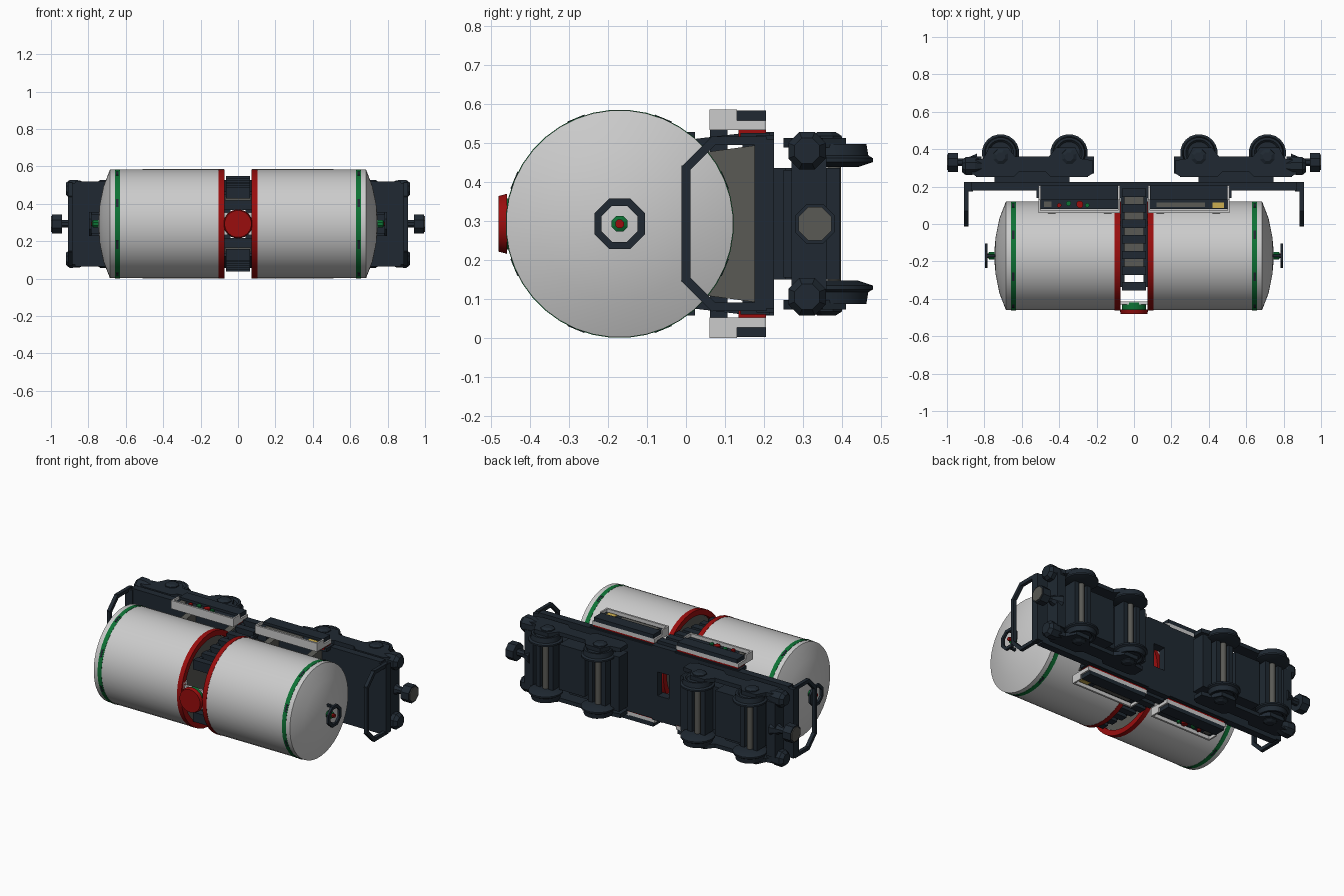
import bpy, bmesh, math
from mathutils import Vector, Matrix

if "Cube" in bpy.data.objects:
    bpy.data.objects.remove(bpy.data.objects["Cube"])

ZC = 0.2925   # lateral centre line
YT = -0.17    # tank axis


def mat(name, c):
    m = bpy.data.materials.new(name)
    m.diffuse_color = (*c, 1)
    m.use_nodes = True
    m.node_tree.nodes["Principled BSDF"].inputs["Base Color"].default_value = m.diffuse_color
    return m


WHITE = mat("tank_grey", (0.64, 0.64, 0.63))
DARK = mat("dark_steel", (0.014, 0.022, 0.032))
RED = mat("red_paint", (0.32, 0.004, 0.004))
GREEN = mat("green_paint", (0.004, 0.17, 0.035))
GREY = mat("mid_grey", (0.1, 0.1, 0.09))
YELLOW = mat("yellow_paint", (0.6, 0.42, 0.08))


def finish(name, bm, m, smooth=False):
    bmesh.ops.recalc_face_normals(bm, faces=bm.faces)
    me = bpy.data.meshes.new(name)
    bm.to_mesh(me)
    bm.free()
    me.materials.append(m)
    if smooth:
        me.shade_smooth()
        me.set_sharp_from_angle(angle=math.radians(35))
    ob = bpy.data.objects.new(name, me)
    bpy.context.collection.objects.link(ob)
    return ob


def box(name, x, y, z, m):
    """Box from (min, max) ranges."""
    bm = bmesh.new()
    bmesh.ops.create_cube(bm, size=1)
    for v in bm.verts:
        v.co = [r[0] + (c + 0.5) * (r[1] - r[0]) for c, r in zip(v.co, (x, y, z))]
    return finish(name, bm, m)


def prism(name, pts, axis, lo, hi, m):
    """Extrude a flat outline along an axis ('x': pts are y,z; 'z': pts are x,y)."""
    bm = bmesh.new()
    put = (lambda p, t: (t, p[0], p[1])) if axis == "x" else (lambda p, t: (p[0], p[1], t))
    f = bm.faces.new([bm.verts.new(put(p, lo)) for p in pts])
    ext = bmesh.ops.extrude_face_region(bm, geom=[f])
    d = Vector((hi - lo, 0, 0)) if axis == "x" else Vector((0, 0, hi - lo))
    bmesh.ops.translate(bm, vec=d, verts=[v for v in ext["geom"] if isinstance(v, bmesh.types.BMVert)])
    return finish(name, bm, m)


def lathe(name, profile, centre, direction, m, segs=32, smooth=True, closed=False):
    """Spin (distance, radius) pairs about a direction through centre."""
    d = Vector(direction)
    u = Vector((0, 0, 1)) if abs(d.z) < 0.5 else Vector((1, 0, 0))
    w = d.cross(u)
    bm = bmesh.new()
    rings = []
    for t, r in profile:
        rings.append([bm.verts.new(Vector(centre) + d * t + (u * math.cos(a) + w * math.sin(a)) * r)
                      for a in (math.tau * (i + 0.5) / segs for i in range(segs))])
    pairs = list(zip(rings, rings[1:])) + ([(rings[-1], rings[0])] if closed else [])
    for a, b in pairs:
        for i in range(segs):
            j = (i + 1) % segs
            bm.faces.new((a[i], a[j], b[j], b[i]))
    if not closed:
        bm.faces.new(rings[0])
        bm.faces.new(rings[-1])
    return finish(name, bm, m, smooth)


def bar(name, p, q, t, m):
    """Square bar between two points."""
    p, q = Vector(p), Vector(q)
    bm = bmesh.new()
    bmesh.ops.create_cube(bm, size=1)
    rot = (q - p).to_track_quat("Z", "Y").to_matrix().to_4x4()
    bmesh.ops.transform(bm, verts=bm.verts, matrix=Matrix.Translation((p + q) / 2) @ rot
                        @ Matrix.Diagonal((t, t, (q - p).length + t * 0.6, 1)))
    return finish(name, bm, m)


def band(name, x0, x1, r_in, r_out, s, m):
    lathe(name, [(x0, r_in), (x0, r_out), (x1, r_out), (x1, r_in)], (0, YT, ZC), (s, 0, 0), m, 40, closed=True)


for s, side in ((-1, "left"), (1, "right")):
    # tank half with domed outer end
    lathe(f"tank_{side}", [(0.095, 0.291), (0.685, 0.291), (0.72, 0.2), (0.74, 0.1), (0.748, 0.01)],
          (0, YT, ZC), (s, 0, 0), WHITE, 40)
    lathe(f"tank_inner_end_{side}", [(0.09, 0.255), (0.1, 0.255)], (0, YT, ZC), (s, 0, 0), GREY, 40)
    band(f"red_ring_{side}", 0.073, 0.103, 0.258, 0.2925, s, RED)
    band(f"green_band_{side}", 0.63, 0.657, 0.28, 0.2925, s, GREEN)
    # dark clips on the green band
    for k in range(8):
        a = math.tau * (k + 0.5) / 8
        y, z = YT + 0.287 * math.cos(a), ZC + 0.287 * math.sin(a)
        n = Vector((0, -math.sin(a), math.cos(a))) * 0.02
        bar(f"band_clip_{side}", Vector((s * 0.645, y, z)) - n, Vector((s * 0.645, y, z)) + n, 0.012, DARK)

    # end handwheel
    lathe(f"handwheel_{side}", [(0.782, 0.05), (0.782, 0.07), (0.797, 0.07), (0.797, 0.05)],
          (0, YT, ZC), (s, 0, 0), DARK, 8, False, True)
    for z in (-0.055, 0.055):
        bar(f"handwheel_strut_{side}", (s * 0.735, YT, ZC + z), (s * 0.79, YT, ZC + z), 0.014, DARK)
    lathe(f"valve_stem_{side}", [(0.74, 0.022), (0.775, 0.022), (0.78, 0.012)], (0, YT, ZC), (s, 0, 0), GREEN, 8, False)
    lathe(f"valve_tip_{side}", [(0.78, 0.012), (0.795, 0.012)], (0, YT, ZC), (s, 0, 0), RED, 8, False)

    # end railing
    rail = [(0.2, 0.505), (0.07, 0.505), (0, 0.435), (0, 0.15), (0.07, 0.08), (0.2, 0.08)]
    for p, q in zip(rail, rail[1:]):
        bar(f"end_rail_{side}", (s * 0.897, *p), (s * 0.897, *q), 0.022, DARK)
    box(f"end_beam_{side}", sorted((s * 0.86, s * 0.91)), (0.175, 0.225), (0.075, 0.51), DARK)

    # deck half, leaving an opening in the middle
    box(f"deck_{side}", sorted((s * 0.04, s * 0.872)), (0.18, 0.225), (0.065, 0.52), DARK)
    # tank saddles
    for x in (0.14, 0.44):
        arc = [(YT + 0.285 * math.cos(a), ZC + 0.285 * math.sin(a))
               for a in (math.radians(-40 + 10 * i) for i in range(9))]
        prism(f"saddle_{side}", [(0.19, 0.09)] + arc + [(0.19, 0.495)], "x", s * x - 0.02, s * x + 0.02, GREY)

    # bogie
    bx = s * 0.545
    box(f"bogie_plate_{side}", (bx - 0.2, bx + 0.2), (0.22, 0.255), (0.15, 0.435), DARK)
    box(f"bogie_bolster_{side}", (bx - 0.09, bx + 0.09), (0.25, 0.36), (0.15, 0.435), DARK)
    box(f"bogie_floor_{side}", (bx - 0.3, bx + 0.3), (0.25, 0.31), (0.155, 0.43), DARK)
    for x in (-0.3, 0.3):
        box(f"bogie_crossbeam_{side}", (bx + x - 0.03, bx + x + 0.03), (0.27, 0.36), (0.12, 0.465), DARK)
    for zs in (-1, 1):
        # side frame
        out = [(-0.325, 0.27), (-0.29, 0.25), (-0.1, 0.25), (-0.07, 0.28), (0.07, 0.28), (0.1, 0.25), (0.29, 0.25),
               (0.325, 0.27), (0.325, 0.34), (0.26, 0.35), (0.23, 0.41), (0.13, 0.41), (0.09, 0.36),
               (-0.09, 0.36), (-0.13, 0.41), (-0.23, 0.41), (-0.26, 0.35), (-0.325, 0.34)]
        prism(f"bogie_side_{side}", [(bx + x, y) for x, y in out], "z", ZC + zs * 0.195, ZC + zs * 0.22, DARK)
        # rounded bumpers on the bogie end
        lathe(f"bumper_{side}", [(0.8, 0.03), (0.85, 0.05), (0.9, 0.052), (0.92, 0.035)],
              (0, 0.31, ZC + zs * 0.187), (s, 0, 0), DARK, 8, False)
        for wx in (-0.183, 0.183):
            lathe(f"wheel_{side}", [(0.145, 0.06), (0.158, 0.1), (0.168, 0.1), (0.175, 0.088), (0.205, 0.083),
                                    (0.205, 0.07), (0.195, 0.06)], (bx + wx * 1.0 - s * 0.015, 0.38, ZC), (0, 0, zs), DARK, 20)
            lathe(f"axle_box_{side}", [(0.19, 0.045), (0.225, 0.042), (0.235, 0.025)],
                  (bx + wx - s * 0.015, 0.36, ZC), (0, 0, zs), DARK, 8, False)
    for wx in (-0.183, 0.183):
        ax = bx + wx - s * 0.015
        lathe(f"axle_{side}", [(-0.17, 0.018), (0.17, 0.018)], (ax, 0.38, ZC), (0, 0, 1), GREY, 12)
        for d in (-0.045, 0.045):
            box(f"axle_beam_{side}", (ax + d - 0.015, ax + d + 0.015), (0.3, 0.394), (0.15, 0.435), DARK)

    # coupler
    lathe(f"coupler_neck_{side}", [(0.84, 0.05), (0.9, 0.022), (0.945, 0.022)], (0, 0.33, ZC), (s, 0, 0), DARK, 8, False)
    lathe(f"coupler_head_{side}", [(0.94, 0.055), (0.995, 0.055)], (0, 0.33, ZC), (s, 0, 0), DARK, 8, False)
    lathe(f"coupler_magnet_{side}", [(0.99, 0.046), (1.0, 0.046)], (0, 0.33, ZC), (s, 0, 0), GREY, 8, False)

    # side equipment boxes on both sides of the deck
    for zs in (-1, 1):
        zr = lambda a, b: sorted((ZC + zs * a, ZC + zs * b))
        xr = lambda a, b: sorted((s * a, s * b))
        box(f"box_back_{side}", xr(0.075, 0.51), (0.065, 0.205), zr(0.24, 0.265), WHITE)
        box(f"box_lid_{side}", xr(0.075, 0.51), (0.06, 0.072), zr(0.24, 0.2925), WHITE)
        for x in (0.075, 0.5):
            box(f"box_end_{side}", xr(x, x + 0.01), (0.06, 0.13), zr(0.25, 0.2925), WHITE)
        box(f"box_panel_{side}", xr(0.085, 0.5), (0.08, 0.13), zr(0.262, 0.275), DARK)
        box(f"box_step_{side}", xr(0.085, 0.5), (0.13, 0.205), zr(0.262, 0.29), DARK)
        box(f"red_sill_{side}", xr(0.08, 0.505), (0.135, 0.205), zr(0.222, 0.241), RED)
        box(f"deck_edge_{side}", xr(0.07, 0.52), (0.14, 0.215), zr(0.21, 0.232), DARK)
        # controls inside the boxes
        if s < 0:
            for x, y, r, m in ((0.29, 0.105, 0.02, RED), (0.35, 0.11, 0.014, GREEN), (0.4, 0.1, 0.012, RED), (0.25, 0.1, 0.012, GREEN)):
                lathe("control_knob", [(0.272, r), (0.287, r)], (-x, y, ZC), (0, 0, zs), m, 8, False)
            box("control_strip", (-0.48, -0.44), (0.09, 0.12), zr(0.272, 0.28), GREY)
        else:
            box("control_label", (0.42, 0.48), (0.085, 0.115), zr(0.272, 0.28), YELLOW)
            box("control_screen", (0.12, 0.38), (0.09, 0.115), zr(0.272, 0.28), GREY)

# deck pieces either side of the central opening
for zs in (-1, 1):
    box("deck_bridge", (-0.08, 0.08), (0.17, 0.225), sorted((ZC + zs * 0.075, ZC + zs * 0.235)), DARK)
    # sloped ladder between the tank halves
    lo, hi = Vector((0, 0.17, ZC + zs * 0.225)), Vector((0, -0.33, ZC + zs * 0.165))
    for x in (-0.062, 0.062):
        bar("ladder_rail", lo + Vector((x, 0, 0)), hi + Vector((x, 0, 0)), 0.02, DARK)
    for k in range(7):
        p = lo.lerp(hi, k / 6)
        box("ladder_step", (-0.065, 0.065), (p.y - 0.025, p.y + 0.02), (p.z - 0.03, p.z + 0.03), DARK)
    box("ladder_backing", (-0.07, 0.07), (-0.27, 0.16), sorted((ZC + zs * 0.125, ZC + zs * 0.15)), GREY)

# filling dome and cap at the top
for x in (-0.085, 0.085):
    box("dome_bracket", (x - 0.012, x + 0.012), (-0.44, -0.4), (ZC - 0.08, ZC + 0.08), WHITE)
box("dome_plate", (-0.09, 0.09), (-0.43, -0.415), (ZC - 0.06, ZC + 0.06), WHITE)
lathe("dome_neck", [(0, 0.066), (0.04, 0.066)], (0, -0.42, ZC), (0, -1, 0), GREEN, 20)
lathe("dome_cap", [(0, 0.078), (0.022, 0.072)], (0, -0.458, ZC), (0, -1, 0), RED, 20)
